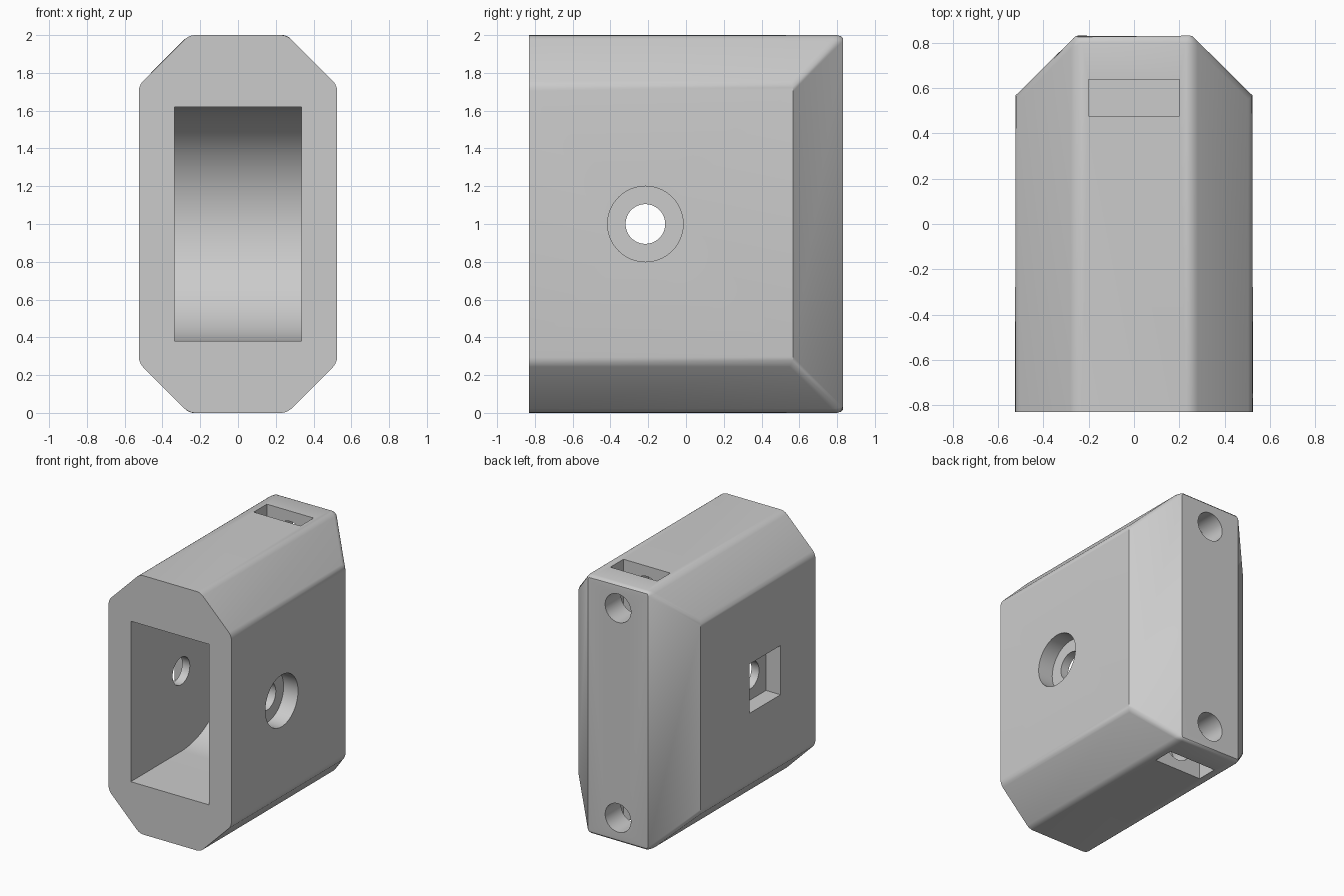
import bpy, bmesh, math
from mathutils import Vector

default = bpy.data.objects.get("Cube")
if default:
    bpy.data.objects.remove(default, do_unlink=True)

W, D, H, C = 0.525, 0.83, 2.0, 0.265   # half width, half depth, height, chamfer
PIVOT_Y = -0.215                       # side bolt and wheel recess centre

grey = bpy.data.materials.new("light grey plastic")
grey.use_nodes = True
grey.diffuse_color = (0.6, 0.6, 0.6, 1)
grey.node_tree.nodes["Principled BSDF"].inputs["Base Color"].default_value = (0.6, 0.6, 0.6, 1)


def prism(name, points, shift, edit=None):
    """Extrude a closed loop of 3D points along a vector."""
    bm = bmesh.new()
    face = bm.faces.new([bm.verts.new(p) for p in points])
    ext = bmesh.ops.extrude_face_region(bm, geom=[face])["geom"]
    moved = [g for g in ext if isinstance(g, bmesh.types.BMVert)]
    bmesh.ops.translate(bm, verts=moved, vec=shift)
    bmesh.ops.recalc_face_normals(bm, faces=bm.faces)
    if edit:
        edit(bm)
    mesh = bpy.data.meshes.new(name)
    bm.to_mesh(mesh)
    bm.free()
    mesh.materials.append(grey)
    obj = bpy.data.objects.new(name, mesh)
    bpy.context.collection.objects.link(obj)
    return obj


def cut(name, points, shift):
    """Subtract a prism from the body."""
    cutter = prism(name, points, shift)
    cutter.hide_render = True
    mod = body.modifiers.new(name, "BOOLEAN")
    mod.operation, mod.solver, mod.object = "DIFFERENCE", "EXACT", cutter
    bpy.context.view_layer.objects.active = body
    bpy.ops.object.modifier_apply(modifier=mod.name)
    bpy.data.objects.remove(cutter, do_unlink=True)


def arc(radius, start, end, n):
    steps = [math.radians(start + (end - start) * i / n) for i in range(n + 1)]
    return [(radius * math.cos(a), radius * math.sin(a)) for a in steps]


def circle(radius):
    return arc(radius, 0, 360, 64)[:-1]


def rect(w, h):
    return [(-w / 2, -h / 2), (w / 2, -h / 2), (w / 2, h / 2), (-w / 2, h / 2)]


def shape_back(bm):
    # chamfer the upright back edges
    for side in (-1, 1):
        geom = bm.verts[:] + bm.edges[:] + bm.faces[:]
        res = bmesh.ops.bisect_plane(bm, geom=geom, dist=1e-4, plane_co=(side * W, D - C, 0),
                                     plane_no=(side, 1, 0), clear_outer=True)
        rim = [e for e in res["geom_cut"] if isinstance(e, bmesh.types.BMEdge)]
        bmesh.ops.holes_fill(bm, edges=rim, sides=0)
    bmesh.ops.remove_doubles(bm, verts=bm.verts, dist=1e-3)
    bmesh.ops.recalc_face_normals(bm, faces=bm.faces)
    # round everything except the front rim and the upright edges
    soft = []
    for e in bm.edges:
        a, b = (v.co for v in e.verts)
        upright = abs((b - a).normalized().z) > 0.99
        front = max(a.y, b.y) < 0.01 - D
        if not upright and not front:
            soft.append(e)
    bmesh.ops.bevel(bm, geom=soft, offset=0.03, offset_type="OFFSET", segments=3,
                    profile=0.5, affect="EDGES", clamp_overlap=True)


# Main housing
quarter = [(W, H - C), (W - C, H)]
top = quarter + [(-x, z) for x, z in reversed(quarter)]
outline = top + [(x, H - z) for x, z in reversed(top)]
body = prism("housing", [(x, -D, z) for x, z in outline], Vector((0, 2 * D, 0)), shape_back)

# Round-backed recess open at the front
recess = [(-D - 0.1, 0.38)] + [(PIVOT_Y + y, 1 + z) for y, z in arc(0.62, -90, 90, 64)] + [(-D - 0.1, 1.62)]
cut("recess", [(-0.335, y, z) for y, z in recess], Vector((0.67, 0, 0)))

# Side bolt: through hole, round counterbore, square nut pocket
for name, loop, x, length in (("bolt_hole", circle(0.105), -0.7, 1.4),
                              ("counterbore", circle(0.2), 0.4, 0.3),
                              ("nut_pocket", rect(0.38, 0.38), -0.7, 0.3)):
    cut(name, [(x, PIVOT_Y + y, 1 + z) for y, z in loop], Vector((length, 0, 0)))

# Back mounting screws with nut slots from top and bottom
for z0, slot_z in ((0.19, -0.1), (1.81, 1.61)):
    cut("nut_slot", [(x, 0.557 + y, slot_z) for x, y in rect(0.4, 0.16)], Vector((0, 0, 0.49)))
    cut("screw_hole", [(x, 0.3, z0 + z) for x, z in circle(0.11)], Vector((0, 0.7, 0)))

# Smooth rounded areas, crisp elsewhere
bpy.ops.object.select_all(action="DESELECT")
body.select_set(True)
bpy.context.view_layer.objects.active = body
bpy.ops.object.shade_smooth_by_angle(angle=math.radians(31))
